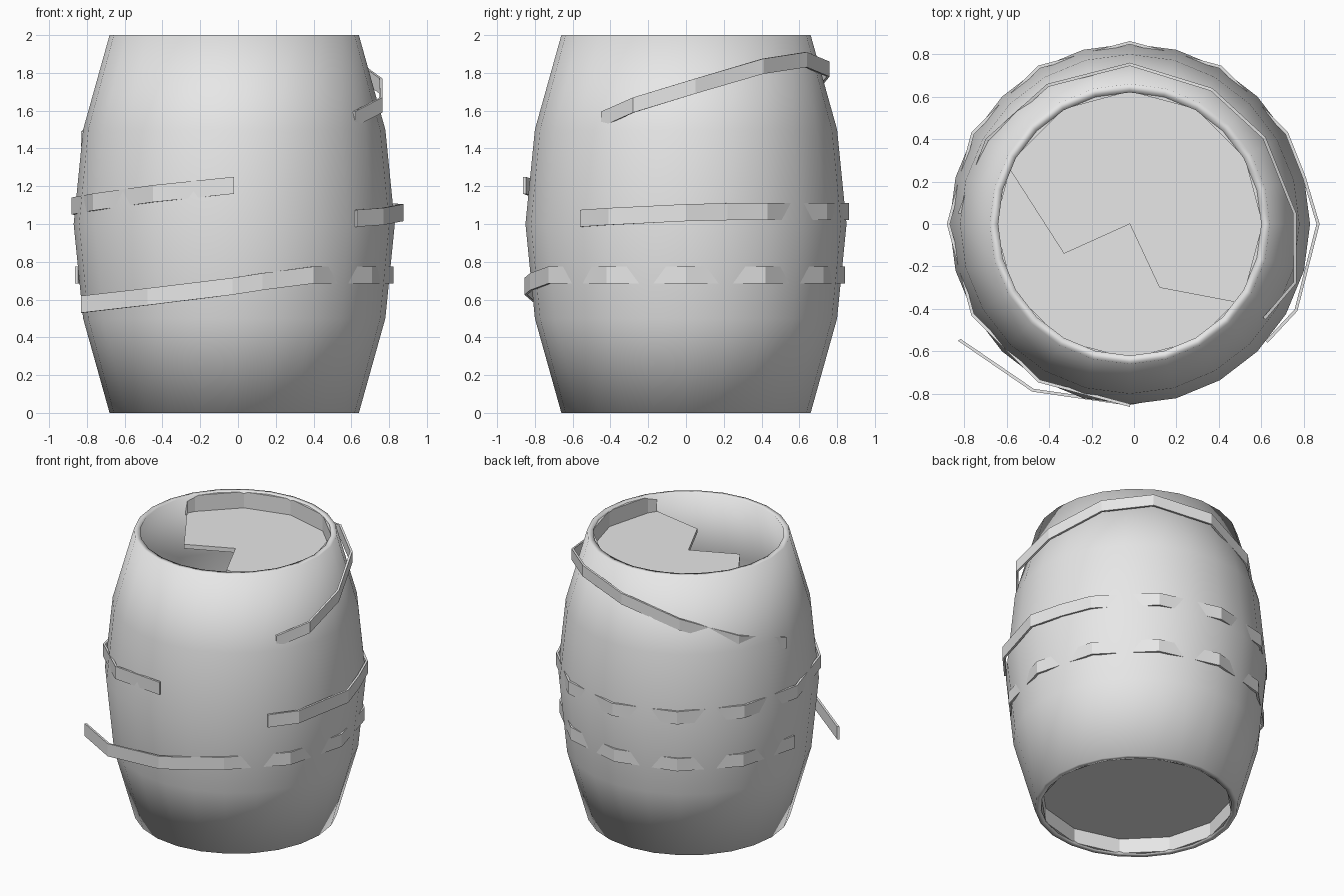
import bpy, bmesh, math
from mathutils import Vector

if "Cube" in bpy.data.objects:
    bpy.data.objects.remove(bpy.data.objects["Cube"])

CX = -0.02  # barrel axis is slightly off centre because of the peeling hoop

grey = bpy.data.materials.new("plain grey")
grey.diffuse_color = (0.8, 0.8, 0.8, 1)
grey.use_nodes = True
grey.node_tree.nodes["Principled BSDF"].inputs["Base Color"].default_value = grey.diffuse_color


def polar(r, deg, z):
    a = math.radians(deg)
    return Vector((CX + r * math.cos(a), r * math.sin(a), z))


def finish(name, bm, smooth=True, angle=None):
    bmesh.ops.recalc_face_normals(bm, faces=bm.faces)
    me = bpy.data.meshes.new(name)
    bm.to_mesh(me)
    bm.free()
    me.materials.append(grey)
    ob = bpy.data.objects.new(name, me)
    bpy.context.collection.objects.link(ob)
    for p in me.polygons:
        p.use_smooth = smooth
    if angle:
        bpy.context.view_layer.objects.active = ob
        ob.select_set(True)
        bpy.ops.object.shade_smooth_by_angle(angle=math.radians(angle))
        ob.select_set(False)
    return ob


def sweep(bm, rings, closed):
    """Skin a list of cross-section loops, capping the ends when open."""
    vs = [[bm.verts.new(p) for p in ring] for ring in rings]
    n = len(vs[0])
    for i in range(len(vs) if closed else len(vs) - 1):
        a, b = vs[i], vs[(i + 1) % len(vs)]
        for j in range(n):
            k = (j + 1) % n
            bm.faces.new((a[j], b[j], b[k], a[k]))
    if not closed:
        bm.faces.new(vs[0])
        bm.faces.new(vs[-1])


def strip(name, path, height=0.09, thick=0.015):
    """Thin metal strap along a path of points, its inner side facing the axis."""
    bm = bmesh.new()
    rings = []
    for p in path:
        p = Vector(p)
        inward = Vector((CX - p.x, -p.y, 0)).normalized() * thick
        up = Vector((0, 0, height / 2))
        rings.append([p - up, p + up, p + up + inward, p - up + inward])
    sweep(bm, rings, False)
    return finish(name, bm, smooth=False)


# barrel shell: bulging wall with thickness, 24 sides
outer = [(0.66, 0), (0.80, 0.5), (0.85, 1), (0.80, 1.5), (0.66, 2)]
profile = outer + [(r - 0.04, z) for r, z in reversed(outer)]
bm = bmesh.new()
sweep(bm, [[polar(r, 15 * i, z) for r, z in profile] for i in range(24)], True)
finish("barrel_shell", bm)


def lip(name, angles, z0, z1, closed):
    bm = bmesh.new()
    sweep(bm, [[polar(r, a, z) for r, z in
                ((0.625, z0), (0.65, z0), (0.65, z1), (0.625, z1))]
               for a in angles], closed)
    finish(name, bm, smooth=False)


def plate(name, points, z, thick=0.03):
    bm = bmesh.new()
    f = bm.faces.new([bm.verts.new((p[0], p[1], z)) for p in points])
    ext = bmesh.ops.extrude_face_region(bm, geom=[f])
    for v in ext["geom"]:
        if isinstance(v, bmesh.types.BMVert):
            v.co.z -= thick
    finish(name, bm, smooth=False)


# broken lid: half of a 12-sided disc with a jagged edge and its lip
arc = [-36] + list(range(-30, 151, 30)) + [155]
lip("lid_lip", arc, 1.86, 1.995, False)
jagged = [(-0.33, -0.14), (-0.02, 0.0), (0.12, -0.30)]
plate("broken_lid", [polar(0.63, a, 0) for a in arc] + jagged, 1.88)

# recessed floor with its lip
full = list(range(0, 360, 30))
lip("floor_lip", full, 0.005, 0.13, True)
plate("barrel_floor", [polar(0.635, a, 0) for a in full], 0.14)

# upper hoop: loose on the right, slanting round the back to the left
strip("upper_hoop", [
    (0.62, -0.45, 1.555), (0.765, -0.28, 1.63), (0.765, 0.05, 1.73),
    (0.62, 0.41, 1.835), (0.37, 0.64, 1.87), (-0.02, 0.76, 1.82),
    (-0.41, 0.66, 1.70), (-0.70, 0.40, 1.56), (-0.83, 0.05, 1.45)], 0.08)

# middle hoop: 12-sided, only its corners show through the staves; end peels off
ring = [polar(0.862, a, 1.065 + 0.03 * max(0, (a - 90) / 90)
              + 0.08 * max(0, (a - 200) / 70)) for a in range(30, 271, 30)]
strip("middle_hoop", [(0.63, -0.56, 1.03), (0.77, -0.41, 1.04),
                      (0.875, 0.0, 1.06), (0.81, 0.22, 1.065)] + ring)

# lower hoop: corners show around the barrel, loose end sticks out front left
ring = [polar(0.842, a, 0.73) for a in range(180, -61, -30)]
strip("lower_hoop", ring + [
    (0.13, -0.825, 0.695), (-0.03, -0.855, 0.67),
    (-0.48, -0.79, 0.615), (-0.83, -0.55, 0.575)])
